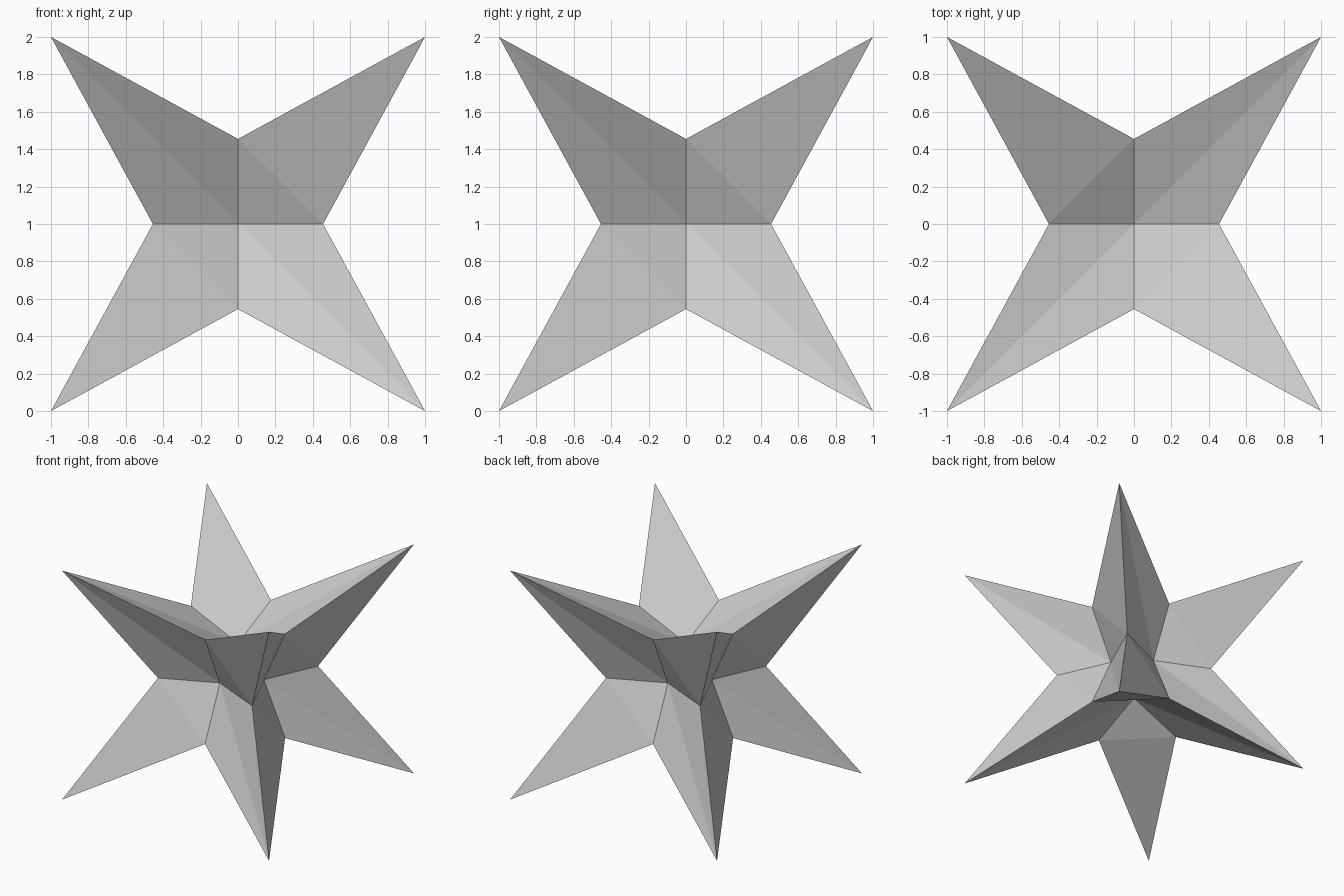
import bpy, bmesh

if "Cube" in bpy.data.objects:
    bpy.data.objects.remove(bpy.data.objects["Cube"])

EDGE_MID = 0.455   # pull-in of the cube's edge midpoints
FACE_MID = 0.25    # pull-in of the cube's face centres

# Cube with every face cut into four quads
bm = bmesh.new()
bmesh.ops.create_cube(bm, size=2)
bmesh.ops.subdivide_edges(bm, edges=bm.edges[:], cuts=1, use_grid_fill=True)


def rank(v):
    """3 = corner, 2 = edge midpoint, 1 = face centre."""
    return sum(abs(c) > 0.5 for c in v.co)


# Crease each quad, alternating the diagonal around the star
for f in bm.faces[:]:
    verts = list(f.verts)
    tip = next(v for v in verts if rank(v) == 3)
    centre = next(v for v in verts if rank(v) == 1)
    mids = [v for v in verts if rank(v) == 2]
    parity = tip.co.x * tip.co.y * tip.co.z
    if abs(centre.co.x) > 0.5:
        parity = -parity
    a, b = (tip, centre) if parity > 0 else mids
    bmesh.utils.face_split(f, a, b)

# Pull the midpoints inward so the eight corners become spikes
scale = {3: 1.0, 2: EDGE_MID, 1: FACE_MID}
for v in bm.verts:
    v.co *= scale[rank(v)]
    v.co.z += 1.0

bmesh.ops.recalc_face_normals(bm, faces=bm.faces[:])
mesh = bpy.data.meshes.new("spiked_star")
bm.to_mesh(mesh)
bm.free()
star = bpy.data.objects.new("spiked_star", mesh)
bpy.context.collection.objects.link(star)
